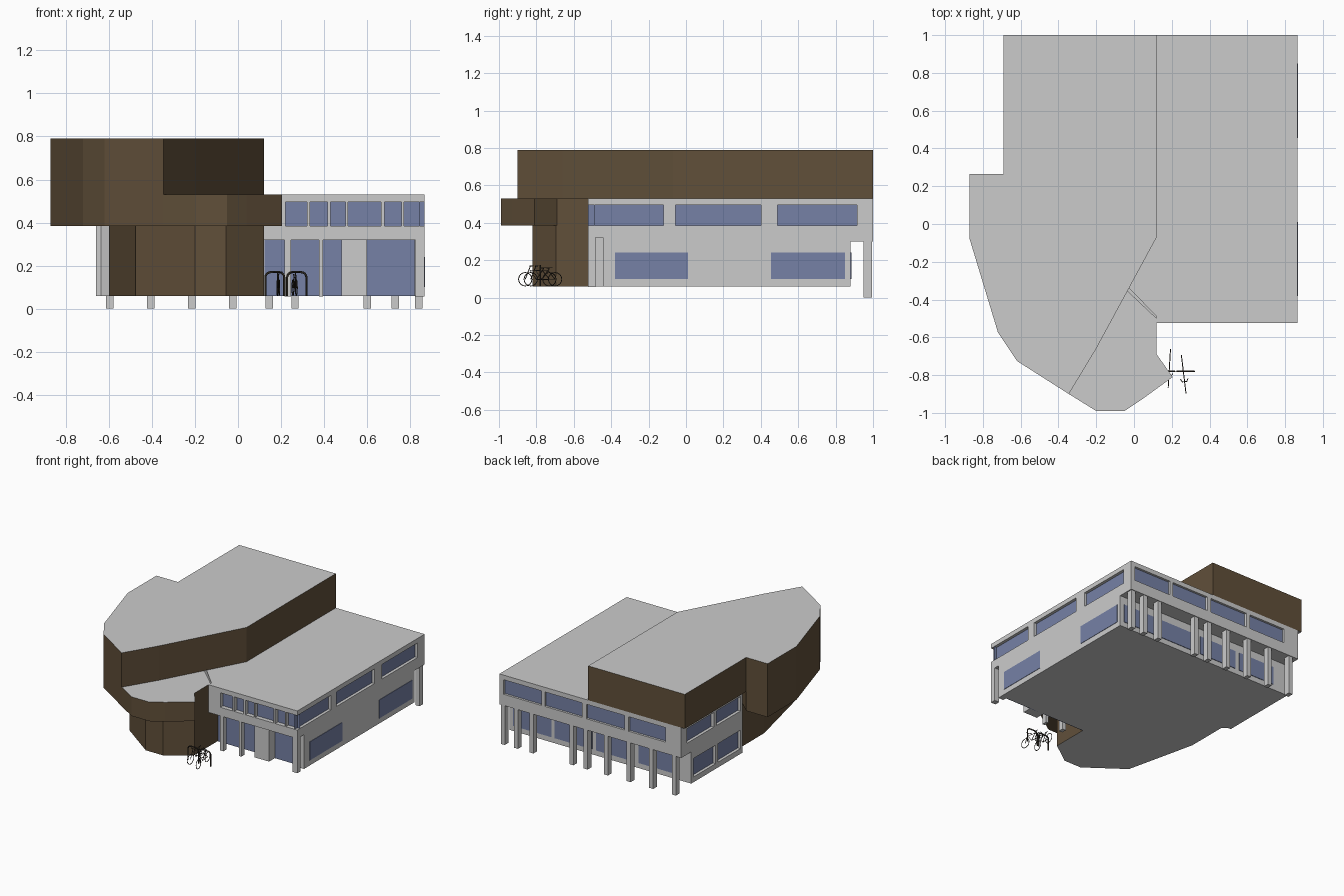
import bpy, bmesh, math
from mathutils import Vector, Matrix

if "Cube" in bpy.data.objects:
    bpy.data.objects.remove(bpy.data.objects["Cube"])


def mat(name, rgb):
    m = bpy.data.materials.new(name)
    m.diffuse_color = (*rgb, 1)
    m.use_nodes = True
    m.node_tree.nodes["Principled BSDF"].inputs["Base Color"].default_value = m.diffuse_color
    return m


GREY = mat("light_grey", (0.6, 0.6, 0.6))
BROWN = mat("brown_cladding", (0.12, 0.08, 0.042))
GLASS = mat("blue_glass", (0.18, 0.22, 0.38))
DARK = mat("dark_metal", (0.035, 0.028, 0.02))


def finish(name, bm, *mats):
    me = bpy.data.meshes.new(name)
    bmesh.ops.recalc_face_normals(bm, faces=bm.faces)
    bm.to_mesh(me)
    bm.free()
    for m in mats:
        me.materials.append(m)
    ob = bpy.data.objects.new(name, me)
    bpy.context.collection.objects.link(ob)
    return ob


def add_box(bm, x, y, z, index=0):
    c = [(a + b) / 2 for a, b in (x, y, z)]
    s = [abs(b - a) for a, b in (x, y, z)]
    r = bmesh.ops.create_cube(bm, size=1, matrix=Matrix.Translation(c) @ Matrix.Diagonal((*s, 1)))
    for f in {f for v in r["verts"] for f in v.link_faces}:
        f.material_index = index


def boxes(name, material, items):
    bm = bmesh.new()
    for it in items:
        add_box(bm, *it)
    return finish(name, bm, material)


def prism(name, pts, z0, z1, side, under=GREY):
    """Extruded outline: grey top, coloured sides, chosen underside."""
    bm = bmesh.new()
    f = bm.faces.new([bm.verts.new((x, y, z0)) for x, y in pts])
    r = bmesh.ops.extrude_face_region(bm, geom=[f])
    for v in r["geom"]:
        if isinstance(v, bmesh.types.BMVert):
            v.co.z = z1
    bmesh.ops.recalc_face_normals(bm, faces=bm.faces)
    bm.normal_update()
    for f in bm.faces:
        f.material_index = 1 if f.normal.z > 0.5 else 2 if f.normal.z < -0.5 else 0
    return finish(name, bm, side, GREY, under)


def window_wall(name, axis, face, depth, span, z0, z1, wins, w0, w1):
    """Wall strip with sill, head, piers and glass set back by depth (signed inward)."""
    bm = bmesh.new()

    def put(a, b, za, zb, near, far, index=0):
        t, u = (near, far), (a, b)
        add_box(bm, *((t, u) if axis == "x" else (u, t)), (za, zb), index)

    back = face + depth
    put(*span, z0, w0, face, back)
    put(*span, w1, z1, face, back)
    edge = span[0]
    for a, b in wins:
        if a - edge > 0.002:
            put(edge, a, w0, w1, face, back)
        put(a, b, w0, w1, back - math.copysign(0.003, depth), back, 1)
        edge = b
    if span[1] - edge > 0.002:
        put(edge, span[1], w0, w1, face, back)
    finish(name, bm, GREY, GLASS)


# Brown volumes: ground floor, overhanging middle storey, tall upper storey
curve_side = [(-0.345, -0.9), (-0.62, -0.725), (-0.72, -0.575), (-0.87, -0.08),
              (-0.87, 0.265), (-0.69, 0.265)]
prism("brown_ground_floor", [(0.12, -0.41), (0.12, -0.695), (-0.055, -0.82), (-0.2, -0.82),
      (-0.475, -0.62), (-0.6, -0.08), (-0.6, 0.265)], 0.06, 0.385, BROWN)
prism("brown_overhang", [(0.12, -0.5), (0.12, -0.69), (0.205, -0.81), (0.04, -0.93),
      (-0.05, -0.99), (-0.2, -0.99)] + curve_side, 0.385, 0.53, BROWN, BROWN)
prism("brown_upper_storey", [(-0.69, 1), (0.12, 1), (0.12, -0.07), (-0.2, -0.66)] + curve_side,
      0.53, 0.79, BROWN)

# Grey inner bodies
prism("grey_ground_core", [(-0.635, 0.88), (0.865, 0.88), (0.865, -0.41), (0.12, -0.41),
      (-0.55, 0.2), (-0.635, 0.265)], 0.06, 0.32, GREY)
prism("grey_upper_core", [(-0.635, 0.98), (0.84, 0.98), (0.84, -0.49), (0.12, -0.49),
      (-0.55, 0.2), (-0.635, 0.265)], 0.32, 0.53, GREY)
boxes("rear_soffit", GREY, [((-0.66, 0.865), (0.87, 1), (0.3, 0.33))])

# Upper window bands
window_wall("front_upper_wall", "y", -0.525, 0.035, (0.12, 0.865), 0.32, 0.53,
            [(0.22, 0.32), (0.335, 0.415), (0.43, 0.5), (0.51, 0.665), (0.68, 0.76), (0.77, 0.865)],
            0.385, 0.495)
window_wall("right_upper_wall", "x", 0.865, -0.025, (-0.525, 1), 0.32, 0.53,
            [(-0.525, -0.12), (-0.055, 0.4), (0.49, 0.915)], 0.385, 0.495)
rear = [(-0.53, -0.22), (-0.186, 0.136), (0.17, 0.484), (0.51, 0.83)]
window_wall("rear_upper_wall", "y", 1, -0.02, (-0.66, 0.865), 0.3, 0.53, rear, 0.385, 0.495)
window_wall("left_upper_wall", "x", -0.66, 0.025, (0.265, 1), 0.32, 0.53,
            [(0.29, 0.58), (0.61, 0.93)], 0.385, 0.495)

# Ground floor windows
window_wall("left_lower_wall", "x", -0.66, 0.025, (0.265, 0.88), 0.06, 0.32,
            [(0.29, 0.56), (0.59, 0.85)], 0.1, 0.24)
boxes("right_lower_windows", GLASS, [((0.862, 0.868), w, (0.1, 0.24))
                                     for w in ((-0.38, 0.01), (0.455, 0.85))])
boxes("rear_lower_windows", GLASS, [(w, (0.877, 0.884), (0.1, 0.24)) for w in rear])
boxes("entrance_glass", GLASS, [((0.122, 0.82), (-0.416, -0.409), (0.06, 0.32))])

# Front columns and entrance block
boxes("front_columns", GREY, [(x, (-0.525, -0.485), (0.058, 0.33)) for x in
                              ((0.215, 0.245), (0.375, 0.395), (0.825, 0.865))])
boxes("entrance_block", GREY, [((0.48, 0.6), (-0.485, -0.41), (0.06, 0.32)),
                               ((0.82, 0.865), (-0.445, -0.41), (0.06, 0.32))])

# Rear columns down to the lowest ground
boxes("rear_columns", GREY, [((x - 0.017, x + 0.017), (0.95, 0.995), (0, 0.31)) for x in
      (-0.595, -0.405, -0.215, -0.025, 0.145, 0.265, 0.6, 0.73, 0.84)])


# Tubes: bike rack and bikes
def tubes(name, paths, radius, matrix=Matrix()):
    cu = bpy.data.curves.new(name, "CURVE")
    cu.dimensions = "3D"
    cu.bevel_depth = radius
    cu.bevel_resolution = 1
    cu.use_fill_caps = True
    for pts, closed in paths:
        s = cu.splines.new("POLY")
        s.points.add(len(pts) - 1)
        for p, co in zip(s.points, pts):
            p.co = (*(matrix @ Vector(co)), 1)
        s.use_cyclic_u = closed
    tmp = bpy.data.objects.new(name + "_path", cu)
    bpy.context.collection.objects.link(tmp)
    me = bpy.data.meshes.new_from_object(tmp.evaluated_get(bpy.context.evaluated_depsgraph_get()))
    bpy.data.objects.remove(tmp)
    me.name = name
    me.materials.clear()
    me.materials.append(DARK)
    bpy.context.collection.objects.link(bpy.data.objects.new(name, me))


def hoop(x0, x1, top=0.17, r=0.025):
    arc = [(a * math.pi / 8) for a in range(5)]
    left = [(x0 + r - r * math.cos(a), -0.78, top - r + r * math.sin(a)) for a in arc]
    right = [(x0 + x1 - x, y, z) for x, y, z in reversed(left)]
    return [(x0, -0.78, 0.06)] + left + right + [(x1, -0.78, 0.06)], False


tubes("bike_rack", [hoop(0.127, 0.215), hoop(0.228, 0.318)], 0.005)


def bike(name, x, y, angle):
    R = 0.036
    wheel = lambda c: ([(0, c + R * math.cos(t * math.pi / 8), R + R * math.sin(t * math.pi / 8))
                        for t in range(16)], True)
    lines = [wheel(-0.065), wheel(0.065)]
    for path in (
            [(0, 0.065, R), (0, 0.03, 0.08), (0, -0.04, 0.085), (0, -0.005, 0.035), (0, 0.065, R)],
            [(0, -0.005, 0.035), (0, 0.035, 0.095)],            # seat post
            [(0, 0.02, 0.096), (0, 0.05, 0.098)],               # saddle
            [(0, -0.065, R), (0, -0.038, 0.105)],               # fork
            [(-0.02, -0.025, 0.108), (-0.012, -0.04, 0.107),
             (0.012, -0.04, 0.107), (0.02, -0.025, 0.108)]):    # handlebar
        lines.append((path, False))
    tubes(name, lines, 0.0025, Matrix.Translation((x, y, 0.062)) @ Matrix.Rotation(angle, 4, "Z"))


bike("bike_left", 0.187, -0.765, -0.06)
bike("bike_right", 0.263, -0.795, 0.12)
